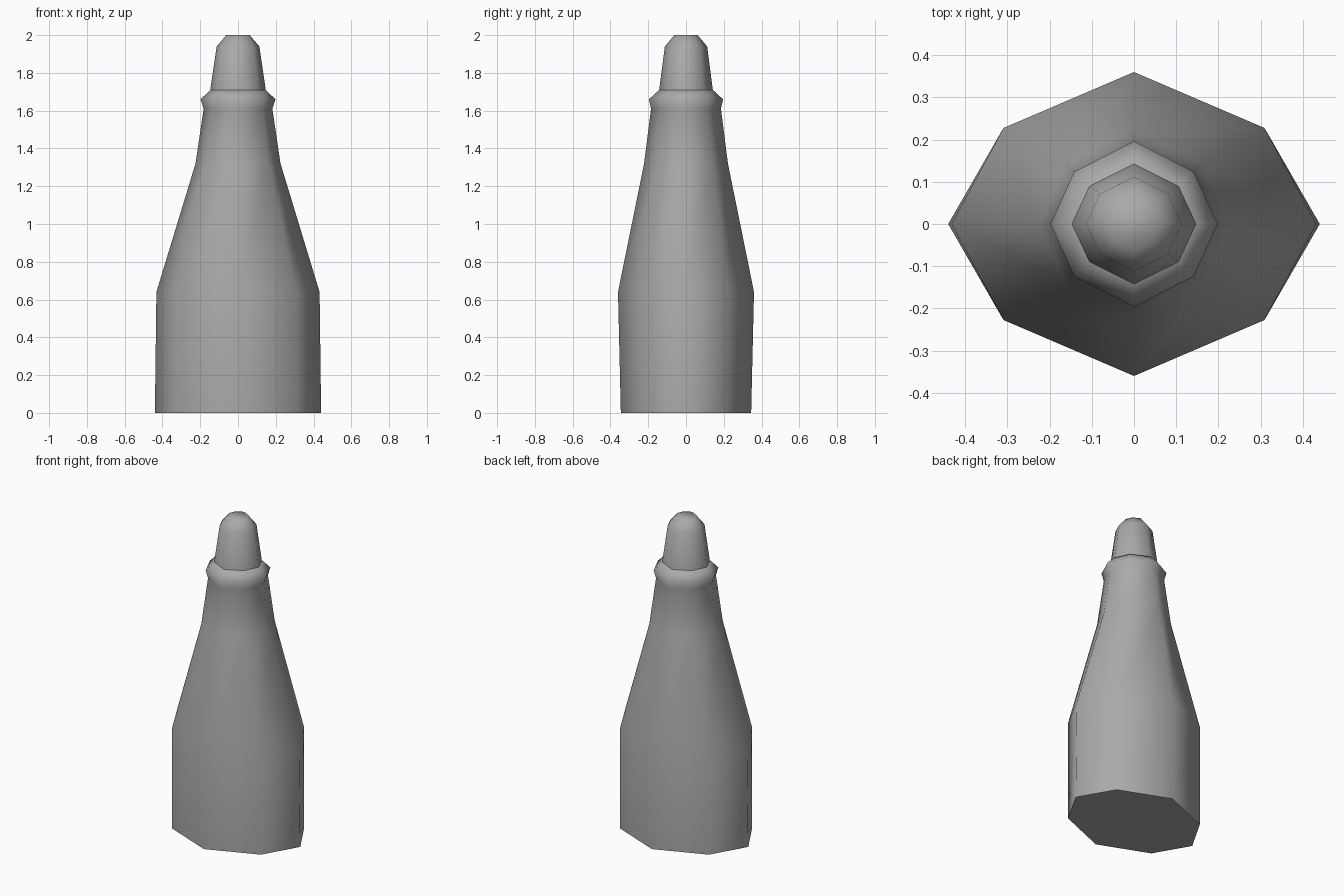
import bpy
import bmesh
from math import radians

if "Cube" in bpy.data.objects:
    bpy.data.objects.remove(bpy.data.objects["Cube"])

# Single flat grey
GREY = (0.4, 0.4, 0.4, 1)
grey = bpy.data.materials.new("grey")
grey.use_nodes = True
grey.diffuse_color = GREY
grey.node_tree.nodes["Principled BSDF"].inputs["Base Color"].default_value = GREY

# Eight-sided unit outline, slightly flattened at the diagonals
DX, DY = 0.715, 0.632
OUTLINE = [(1, 0), (DX, DY), (0, 1), (-DX, DY),
           (-1, 0), (-DX, -DY), (0, -1), (DX, -DY)]


def loft(name, rings):
    """Join rings of (half width, half depth, height) into a closed solid."""
    bm = bmesh.new()
    loops = [[bm.verts.new((x * w, y * d, z)) for x, y in OUTLINE]
             for w, d, z in rings]
    for low, high in zip(loops, loops[1:]):
        for i in range(len(low)):
            j = (i + 1) % len(low)
            bm.faces.new((low[i], low[j], high[j], high[i]))
    bm.faces.new(loops[0][::-1])
    bm.faces.new(loops[-1])
    mesh = bpy.data.meshes.new(name)
    bm.to_mesh(mesh)
    bm.free()
    mesh.materials.append(grey)
    obj = bpy.data.objects.new(name, mesh)
    bpy.context.collection.objects.link(obj)
    bpy.ops.object.select_all(action="DESELECT")
    obj.select_set(True)
    bpy.context.view_layer.objects.active = obj
    bpy.ops.object.shade_smooth_by_angle(angle=radians(75))
    return obj


# Oval body tapering to a round neck with a flared collar
loft("bottle_body", [
    (0.44, 0.345, 0), (0.432, 0.36, 0.64), (0.225, 0.222, 1.32),
    (0.182, 0.185, 1.61), (0.198, 0.196, 1.66), (0.147, 0.142, 1.71)])

# Tapered cap with a rounded tip
loft("nozzle_cap", [
    (0.147, 0.142, 1.71), (0.113, 0.112, 1.94), (0.062, 0.062, 2.0)])
